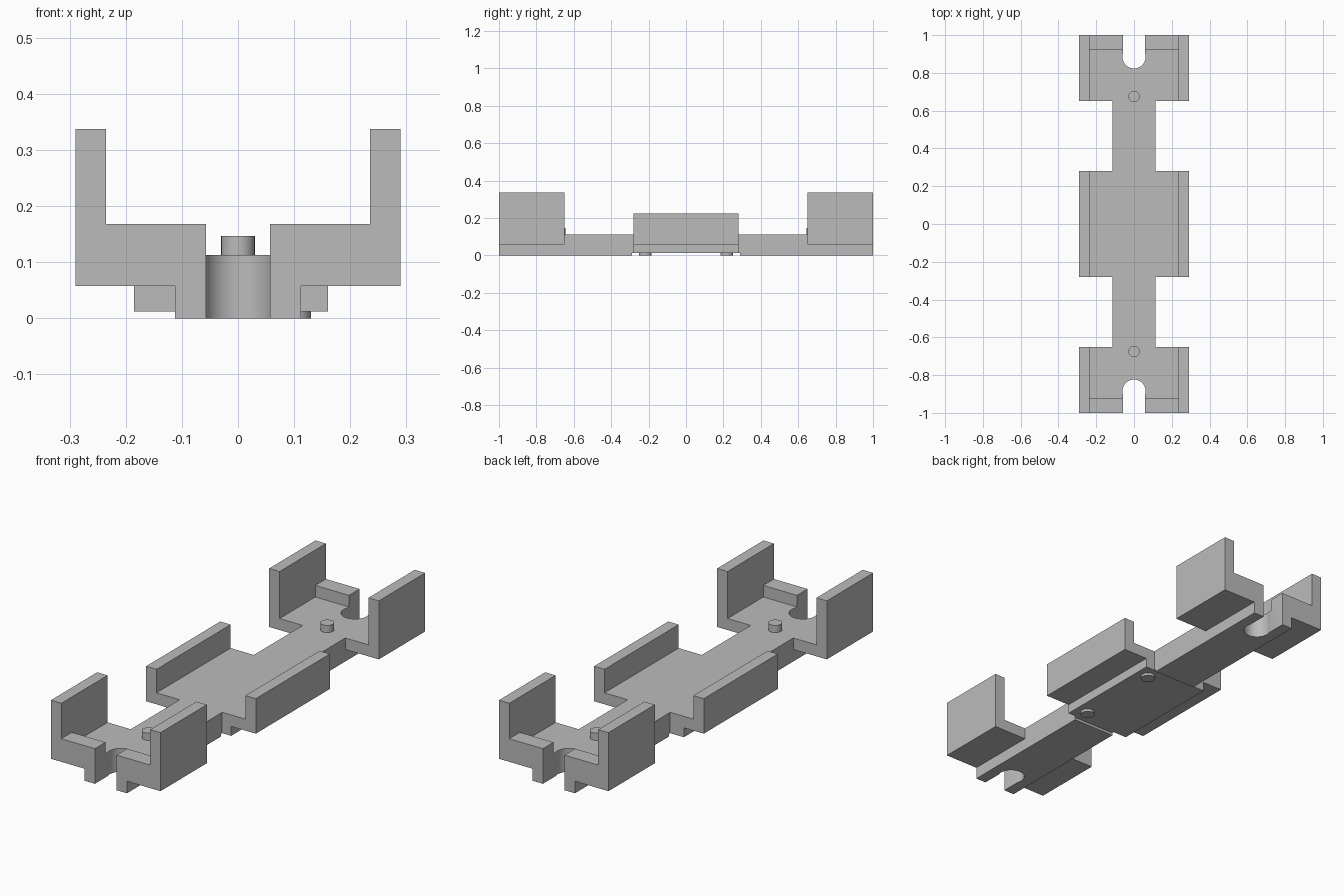
import bpy, bmesh, math
from mathutils import Vector

cube = bpy.data.objects.get("Cube")
if cube:
    bpy.data.objects.remove(cube, do_unlink=True)

grey = bpy.data.materials.new("plain_grey")
grey.use_nodes = True
grey.diffuse_color = (0.5, 0.5, 0.5, 1)
grey.node_tree.nodes["Principled BSDF"].inputs["Base Color"].default_value = (0.5, 0.5, 0.5, 1)


def extrude(name, outline, start, end, axis="y"):
    """Extrude an outline, given in xz (axis y) or xy (axis z)."""
    bm = bmesh.new()
    place = (lambda a, b: (a, start, b)) if axis == "y" else (lambda a, b: (a, b, start))
    step = Vector((0, end - start, 0) if axis == "y" else (0, 0, end - start))
    face = bm.faces.new([bm.verts.new(place(a, b)) for a, b in outline])
    new = bmesh.ops.extrude_face_region(bm, geom=[face])["geom"]
    bmesh.ops.translate(bm, vec=step, verts=[g for g in new if isinstance(g, bmesh.types.BMVert)])
    bmesh.ops.recalc_face_normals(bm, faces=bm.faces)
    mesh = bpy.data.meshes.new(name)
    bm.to_mesh(mesh)
    bm.free()
    mesh.materials.append(grey)
    obj = bpy.data.objects.new(name, mesh)
    bpy.context.collection.objects.link(obj)
    return obj


def rect(x0, x1, z0, z1):
    return [(x0, z0), (x1, z0), (x1, z1), (x0, z1)]


def disc(name, x, y, radius, z0, z1):
    turn = [math.tau * i / 32 for i in range(32)]
    obj = extrude(name, [(x + radius * math.cos(t), y + radius * math.sin(t)) for t in turn], z0, z1, "z")
    smooth(obj)


def smooth(obj):
    bpy.ops.object.select_all(action="DESELECT")
    obj.select_set(True)
    bpy.context.view_layer.objects.active = obj
    bpy.ops.object.shade_smooth_by_angle(angle=math.radians(30))


def cut(obj, cutter):
    mod = obj.modifiers.new("slot", "BOOLEAN")
    mod.operation = "DIFFERENCE"
    mod.solver = "EXACT"
    mod.object = cutter
    bpy.context.view_layer.objects.active = obj
    bpy.ops.object.modifier_apply(modifier=mod.name)
    smooth(obj)


OUT, IN, BAR = 0.29, 0.235, 0.1125     # tray outside, tray inside, bar half width
UNDER, FLOOR, RECESS = 0.0575, 0.1125, 0.0125


def tray(wall_top, stem_left, stem_right, stem_bottom):
    """Walled tray cross-section with a stem below it."""
    return [(-OUT, UNDER), (stem_left, UNDER), (stem_left, stem_bottom),
            (stem_right, stem_bottom), (stem_right, UNDER), (OUT, UNDER),
            (OUT, wall_top), (IN, wall_top), (IN, FLOOR),
            (-IN, FLOOR), (-IN, wall_top), (-OUT, wall_top)]


# Middle tray with its offset pad and round feet
extrude("middle_tray", tray(0.225, -0.185, 0.16, RECESS), -0.28, 0.28)

for side, word in ((-1, "front"), (1, "back")):
    disc(word + "_foot", 0.0975, side * 0.2175, 0.0325, 0, RECESS)

    # Connecting bar, with a short raised neck beside the pad
    extrude(word + "_neck", rect(-BAR, BAR, RECESS, FLOOR), side * 0.28, side * 0.29)
    extrude(word + "_bar", rect(-BAR, BAR, 0, FLOOR), side * 0.29, side * 0.65)

    # End cradle and raised lip, both cut by a keyhole slot
    cradle = extrude(word + "_cradle", tray(0.3375, -BAR, BAR, 0), side * 0.65, side)
    lip = extrude(word + "_lip", rect(-IN, IN, FLOOR, 0.168), side * 0.92, side)
    half, radius, centre = 0.057, 0.061, 0.884
    first = math.acos(half / radius)
    arc = [first - (math.pi + 2 * first) * i / 28 for i in range(29)]
    keyhole = [(half, side * 1.1)]
    keyhole += [(radius * math.cos(t), side * (centre + radius * math.sin(t))) for t in arc]
    keyhole += [(-half, side * 1.1)]
    cutter = extrude(word + "_slot_cutter", keyhole, -0.1, 0.5, "z")
    cutter.hide_render = True
    cut(cradle, cutter)
    cut(lip, cutter)
    bpy.data.objects.remove(cutter, do_unlink=True)

    # Locating peg
    disc(word + "_peg", 0, side * 0.675, 0.03, FLOOR, 0.147)
